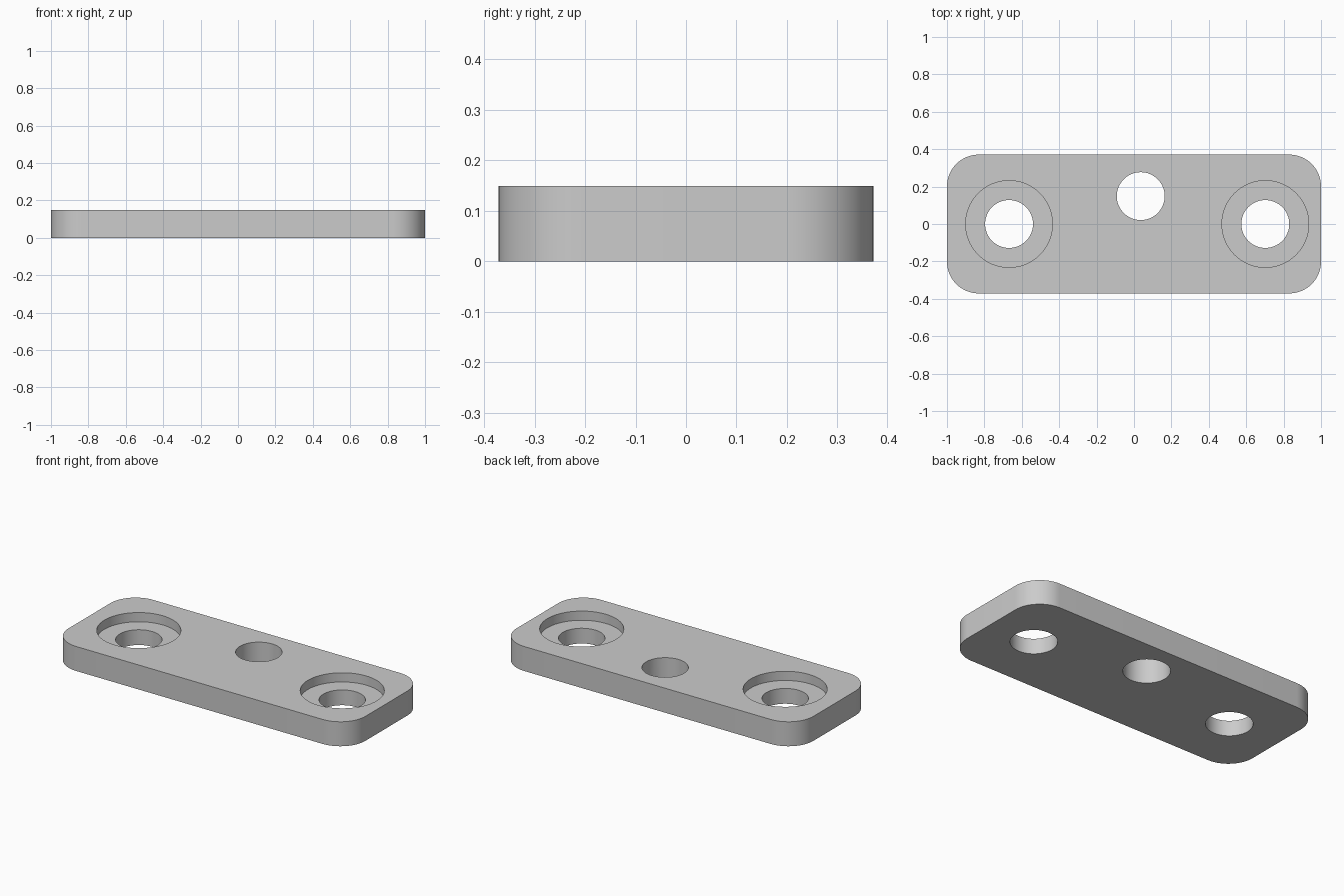
import bpy
import bmesh
import math

if "Cube" in bpy.data.objects:
    bpy.data.objects.remove(bpy.data.objects["Cube"], do_unlink=True)

HALF_X, HALF_Y, HEIGHT = 1.0, 0.371, 0.149
CORNER = 0.17
HOLE_R, BORE_R, BORE_DEPTH = 0.128, 0.232, 0.056

grey = bpy.data.materials.new("light_grey")
grey.use_nodes = True
colour = (0.6, 0.6, 0.6, 1)
grey.diffuse_color = colour
grey.node_tree.nodes["Principled BSDF"].inputs["Base Color"].default_value = colour


def prism(name, outline, z0, z1):
    """Extrude a closed outline from z0 up to z1."""
    bm = bmesh.new()
    base = bm.faces.new([bm.verts.new((x, y, z0)) for x, y in outline])
    top = bmesh.ops.extrude_face_region(bm, geom=[base], use_keep_orig=True)
    verts = [v for v in top["geom"] if isinstance(v, bmesh.types.BMVert)]
    bmesh.ops.translate(bm, verts=verts, vec=(0, 0, z1 - z0))
    bmesh.ops.recalc_face_normals(bm, faces=bm.faces)
    mesh = bpy.data.meshes.new(name)
    bm.to_mesh(mesh)
    bm.free()
    mesh.materials.append(grey)
    obj = bpy.data.objects.new(name, mesh)
    bpy.context.collection.objects.link(obj)
    return obj


def arc(cx, cy, r, start, sweep, steps):
    angles = [math.radians(start + sweep * i / steps) for i in range(steps + 1)]
    return [(cx + r * math.cos(a), cy + r * math.sin(a)) for a in angles]


def drill(body, name, x, y, r, z0):
    """Cut a round hole from z0 up through the top."""
    cutter = prism(name, arc(x, y, r, 0, 360, 64)[:-1], z0, HEIGHT + 0.1)
    mod = body.modifiers.new(name, "BOOLEAN")
    mod.operation, mod.solver, mod.object = "DIFFERENCE", "EXACT", cutter
    bpy.ops.object.modifier_apply(modifier=mod.name)
    bpy.data.objects.remove(cutter, do_unlink=True)


# Rounded plate
outline = []
for i, (sx, sy) in enumerate([(1, 1), (-1, 1), (-1, -1), (1, -1)]):
    outline += arc(sx * (HALF_X - CORNER), sy * (HALF_Y - CORNER), CORNER, 90 * i, 90, 16)
plate = prism("mounting_plate", outline, 0, HEIGHT)
bpy.ops.object.select_all(action="DESELECT")
plate.select_set(True)
bpy.context.view_layer.objects.active = plate

# Counterbored end holes and the offset plain hole
for side, x in (("right", -0.668), ("left", 0.702)):
    drill(plate, side + "_counterbore", x, 0, BORE_R, HEIGHT - BORE_DEPTH)
    drill(plate, side + "_hole", x, 0, HOLE_R, -0.1)
drill(plate, "middle_hole", 0.036, 0.149, HOLE_R, -0.1)

bpy.ops.object.shade_smooth_by_angle(angle=math.radians(30))
